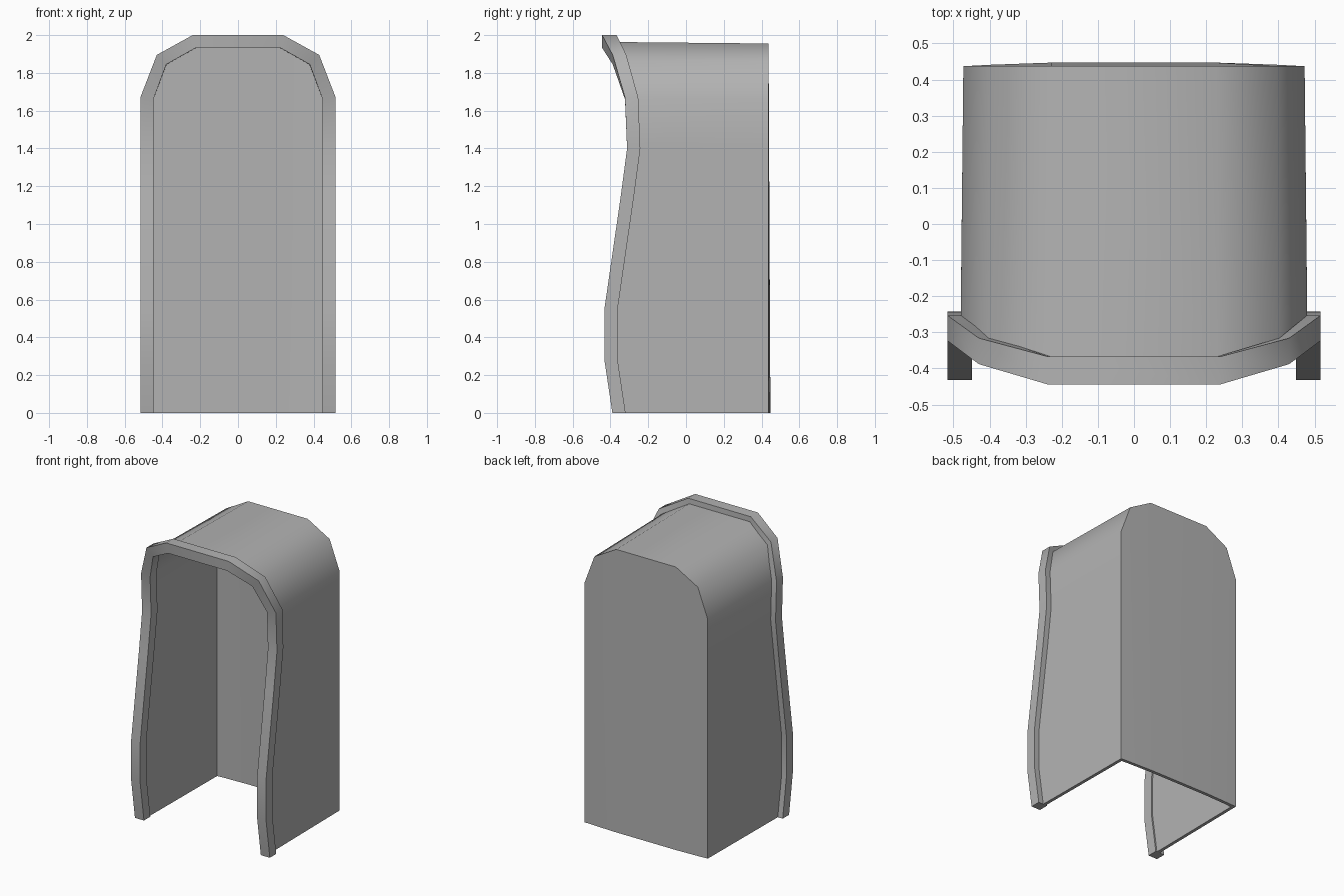
import bpy, bmesh, math

if "Cube" in bpy.data.objects:
    bpy.data.objects.remove(bpy.data.objects["Cube"])

# Half of the arch, bottom to top: outer x, outer z, inner x, inner z, front y of the trim
HALF = [
    (0.517, 0.00, 0.448, 0.00, -0.39),
    (0.517, 0.28, 0.448, 0.28, -0.432),
    (0.517, 0.55, 0.448, 0.55, -0.432),
    (0.517, 1.15, 0.448, 1.15, -0.345),
    (0.517, 1.40, 0.448, 1.40, -0.312),
    (0.517, 1.67, 0.448, 1.66, -0.323),
    (0.43, 1.895, 0.38, 1.845, -0.388),
    (0.24, 2.00, 0.225, 1.932, -0.444),
]
DEPTH = [0.07] * 6 + [0.072, 0.077]
N = len(HALF)
ARCH = HALF + [(-a, b, -c, d, y) for a, b, c, d, y in reversed(HALF)]
DEPTHS = DEPTH + DEPTH[::-1]

# Dark grey finish
grey = bpy.data.materials.new("dark_grey")
grey.diffuse_color = (0.45, 0.45, 0.45, 1)
grey.use_nodes = True
grey.node_tree.nodes["Principled BSDF"].inputs["Base Color"].default_value = grey.diffuse_color


def finish(name, bm):
    bmesh.ops.recalc_face_normals(bm, faces=bm.faces)
    mesh = bpy.data.meshes.new(name)
    bm.to_mesh(mesh)
    bm.free()
    mesh.materials.append(grey)
    obj = bpy.data.objects.new(name, mesh)
    bpy.context.collection.objects.link(obj)
    bpy.ops.object.select_all(action='DESELECT')
    obj.select_set(True)
    bpy.context.view_layer.objects.active = obj
    return obj


# Raised trim around the open front, a rectangular section swept along the arch
bm = bmesh.new()
rings = []
for (xo, zo, xi, zi, y), d in zip(ARCH, DEPTHS):
    corners = [(xo, y, zo), (xo, y + d, zo), (xi, y + d, zi), (xi, y, zi)]
    rings.append([bm.verts.new(c) for c in corners])
for a, b in zip(rings, rings[1:]):
    for k in range(4):
        m = (k + 1) % 4
        bm.faces.new((a[k], a[m], b[m], b[k]))
bm.faces.new(rings[0])
bm.faces.new(rings[-1])
finish("front_trim", bm)
bpy.ops.object.shade_smooth_by_angle(angle=math.radians(45))

# Hood: side walls and roof run from the trim to the back
bm = bmesh.new()
front, back = [], []
for (xo, zo, xi, zi, y), d in zip(ARCH, DEPTHS):
    x, z = xi + 0.46 * (xo - xi), zi + 0.46 * (zo - zi)
    front.append(bm.verts.new((x, y + d, z)))
    back.append(bm.verts.new((x * 0.985, 0.437, z * 0.996)))
for i in range(len(ARCH) - 1):
    bm.faces.new((front[i], back[i], back[i + 1], front[i + 1]))

# Back panel in vertical strips, bowed slightly outwards at the bottom
bow = {N - 2: 0.441, N - 1: 0.447, N: 0.447, N + 1: 0.441}
foot = [bm.verts.new((back[i].co.x, y, 0)) for i, y in bow.items()]
bm.faces.new(back[:N - 1] + [foot[0]])
for k in range(3):
    i = N - 2 + k
    bm.faces.new((back[i], back[i + 1], foot[k + 1], foot[k]))
bm.faces.new(back[N + 1:] + [foot[3]])

hood = finish("hood_shell", bm)
wall = hood.modifiers.new("wall_thickness", 'SOLIDIFY')
wall.thickness = 0.022
wall.offset = -1
wall.use_even_offset = True
bpy.ops.object.modifier_apply(modifier=wall.name)
bpy.ops.object.shade_smooth_by_angle(angle=math.radians(45))
